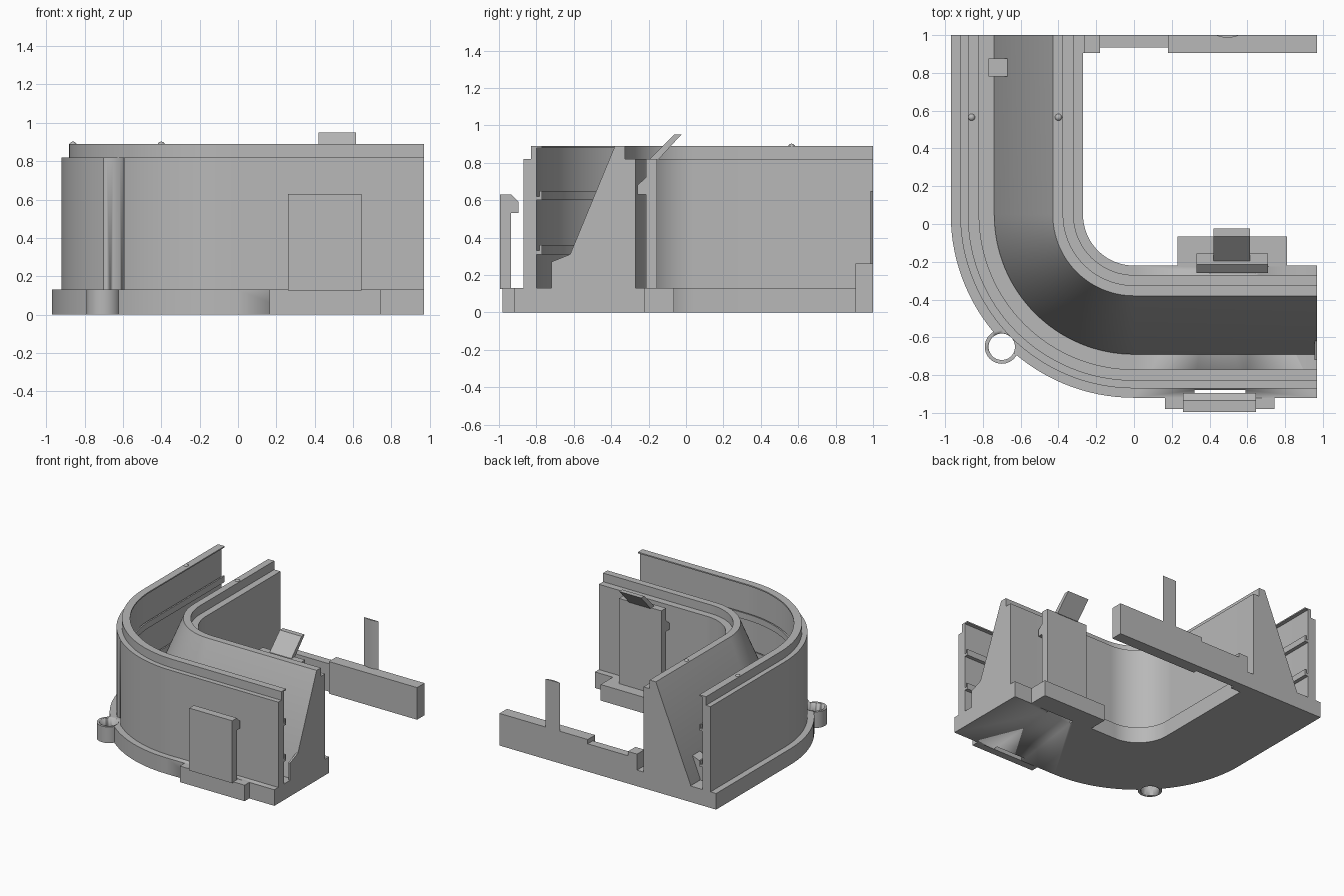
import bpy, bmesh, math
from mathutils import Vector

if "Cube" in bpy.data.objects:
    bpy.data.objects.remove(bpy.data.objects["Cube"])

grey = bpy.data.materials.new("light_grey")
grey.diffuse_color = (0.48, 0.48, 0.48, 1)
grey.use_nodes = True
grey.node_tree.nodes["Principled BSDF"].inputs["Base Color"].default_value = grey.diffuse_color
CY = 0.05      # bend centre is (0, CY)
END_X, END_Y = 0.97, 1.0


def make(name, bm, smooth=True):
    bmesh.ops.recalc_face_normals(bm, faces=bm.faces)
    me = bpy.data.meshes.new(name)
    bm.to_mesh(me)
    bm.free()
    me.materials.append(grey)
    ob = bpy.data.objects.new(name, me)
    bpy.context.collection.objects.link(ob)
    if smooth:
        bpy.ops.object.select_all(action='DESELECT')
        bpy.context.view_layer.objects.active = ob
        ob.select_set(True)
        bpy.ops.object.shade_smooth_by_angle(angle=math.radians(30))
    return ob


def skin(name, rings):
    """Join equal closed rings of points and cap both ends."""
    bm = bmesh.new()
    rows = [[bm.verts.new(p) for p in ring] for ring in rings]
    n = len(rows[0])
    for a, b in zip(rows, rows[1:]):
        for i in range(n):
            bm.faces.new((a[i], a[(i + 1) % n], b[(i + 1) % n], b[i]))
    bm.faces.new(rows[0])
    bm.faces.new(rows[-1])
    return make(name, bm)


def sweep(name, profile, segs=32):
    """Carry a (y, z) end profile round the bend to the other leg."""
    rings = [[(END_X, y, z) for y, z in profile]]
    for i in range(segs + 1):
        a = math.pi / 2 * i / segs
        rings.append([(-(CY - y) * math.sin(a), CY - (CY - y) * math.cos(a), z)
                      for y, z in profile])
    rings.append([(y - CY, END_Y, z) for y, z in profile])
    return skin(name, rings)


def extrude_x(name, profile, x0, x1):
    return skin(name, [[(x, y, z) for y, z in profile] for x in (x0, x1)])


def box(name, x0, x1, y0, y1, z0, z1):
    return extrude_x(name, [(y0, z0), (y1, z0), (y1, z1), (y0, z1)], x0, x1)


def cylinder(name, x, y, r, z0, z1, n=40):
    ring = [(x + r * math.cos(2 * math.pi * i / n), y + r * math.sin(2 * math.pi * i / n))
            for i in range(n)]
    return skin(name, [[(px, py, z) for px, py in ring] for z in (z0, z1)])


def boolean(ob, tool, op='DIFFERENCE'):
    m = ob.modifiers.new(op.lower(), 'BOOLEAN')
    m.operation, m.object, m.solver = op, tool, 'EXACT'
    tool.hide_render = True
    tool.hide_set(True)


# Swept channel parts
base = sweep("base", [(-0.92, 0), (-0.22, 0), (-0.22, 0.13), (-0.92, 0.13)])
outer_wall = sweep("outer_wall", [
    (-0.87, 0.12), (-0.87, 0.82), (-0.83, 0.82), (-0.83, 0.89), (-0.77, 0.89),
    (-0.77, 0.88), (-0.80, 0.88), (-0.80, 0.12)])
sweep("inner_sloped_wall", [
    (-0.27, 0.12), (-0.27, 0.82), (-0.325, 0.82), (-0.325, 0.89),
    (-0.38, 0.89), (-0.69, 0.14), (-0.69, 0.12)])
for label, z in (("lower", 0.31), ("upper", 0.60)):
    sweep(label + "_ledge", [
        (-0.805, z), (-0.77, z), (-0.77, z + 0.05), (-0.782, z + 0.05),
        (-0.782, z + 0.02), (-0.805, z + 0.02)])

# Screw ring on the outside of the bend
RX, RY = -0.70, -0.65
ring_body = cylinder("screw_ring_body", RX, RY, 0.09, 0, 0.13)
boolean(base, ring_body, 'UNION')
boolean(base, cylinder("screw_hole_cutter", RX, RY, 0.07, -0.1, 0.3))
boolean(outer_wall, cylinder("screw_clearance_cutter", RX, RY, 0.105, 0.05, 0.819))

# Clip slots through the base
boolean(base, box("outer_slot_cutter", 0.32, 0.59, -0.93, -0.88, -0.1, 0.3))
boolean(base, box("inner_slot_cutter", 0.40, 0.64, -0.262, -0.228, -0.1, 0.3))

# Outer clip on its tab
box("outer_tab", 0.165, 0.745, -0.98, -0.92, 0, 0.13)
extrude_x("outer_clip", [
    (-0.995, 0.125), (-0.995, 0.63), (-0.935, 0.63), (-0.895, 0.59),
    (-0.895, 0.53), (-0.935, 0.53), (-0.935, 0.125)], 0.26, 0.645)

# Inner clip with its release lever
box("inner_tab", 0.23, 0.81, -0.22, -0.065, 0, 0.13)
extrude_x("inner_clip", [
    (-0.155, 0.125), (-0.155, 0.82), (-0.215, 0.82), (-0.215, 0.72),
    (-0.26, 0.68), (-0.26, 0.63), (-0.215, 0.63), (-0.215, 0.125)], 0.33, 0.71)
extrude_x("release_lever", [
    (-0.20, 0.815), (-0.15, 0.815), (-0.025, 0.95), (-0.065, 0.95)], 0.42, 0.615)

# Stop blocks on the channel floor
stop = [(-0.72, 0.125), (-0.72, 0.27), (-0.62, 0.31), (-0.62, 0.125)]
extrude_x("end_stop", stop, 0.955, 0.97)
skin("floor_stop", [[(y - CY, p, z) for y, z in stop] for p in (0.78, 0.875)])

# Cross bar at the back with a lowered middle
box("bar_foot", -0.29, -0.18, 0.905, 1, 0, 0.13)
box("bar_block", -0.262, -0.18, 0.905, 1, 0.13, 0.26)
box("bar_middle", -0.18, 0.18, 0.935, 1, 0, 0.225)
box("bar_long", 0.18, 0.97, 0.905, 1, 0, 0.26)

# Curved upright tongue on the bar
arc = [(0.43 + 0.13 * i / 10, 1 - 0.014 * math.sin(math.pi * i / 10)) for i in range(11)]
skin("bar_tongue", [[(x, y, z) for x, y in arc] for z in (0.255, 0.65)])

# Small latch bumps on the rims
for label, x in (("outer", -0.86), ("inner", -0.40)):
    bm = bmesh.new()
    bmesh.ops.create_uvsphere(bm, u_segments=16, v_segments=10, radius=0.02)
    bmesh.ops.translate(bm, verts=bm.verts, vec=Vector((x, 0.565, 0.882)))
    make(label + "_rim_bump", bm)
